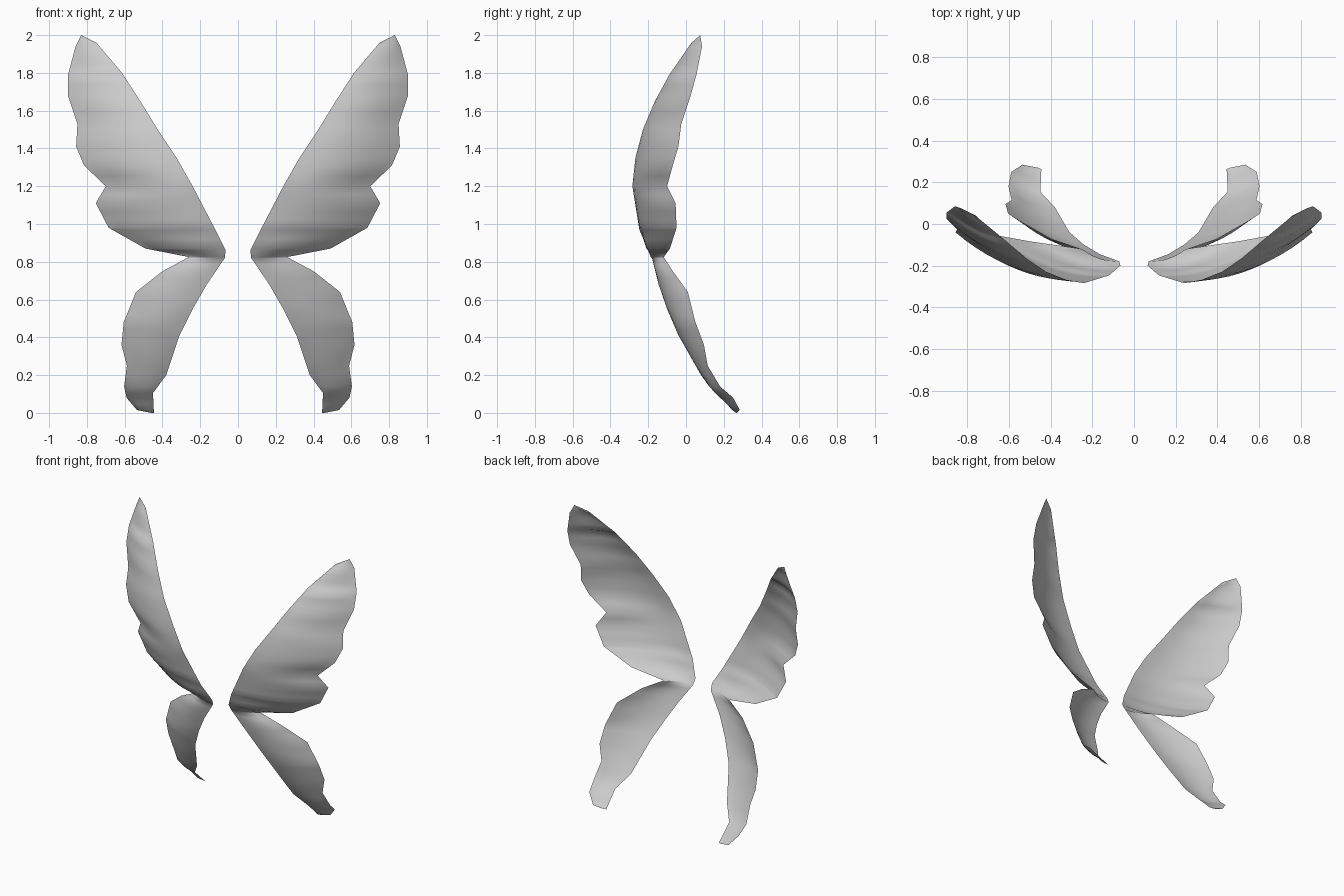
import bpy
import bmesh
import math

default_cube = bpy.data.objects.get("Cube")
if default_cube:
    bpy.data.objects.remove(default_cube, do_unlink=True)

# Wing material: plain grey
WING_GREY = (0.6, 0.6, 0.6, 1.0)
grey = bpy.data.materials.new("wing_grey")
grey.use_nodes = True
grey.diffuse_color = WING_GREY
shader = grey.node_tree.nodes["Principled BSDF"]
shader.inputs["Base Color"].default_value = WING_GREY
shader.inputs["Roughness"].default_value = 0.8

# Edge profiles as (height, side, depth), from the tail up to the tip
INNER_EDGE = [
    (0, .445, .265), (.105, .45, .155), (.2, .38, .08), (.41, .31, -.04),
    (.55, .24, -.1), (.68, .165, -.145), (.82, .07, -.18), (.86, .065, -.2),
    (.97, .12, -.247), (1.2, .24, -.284), (1.35, .325, -.268),
    (1.5, .425, -.228), (1.65, .517, -.165), (1.8, .614, -.082),
    (1.96, .75, .03), (2, .83, .075),
]
OUTER_EDGE = [
    (0, .46, .27), (.015, .535, .285), (.08, .59, .25), (.14, .603, .18),
    (.25, .588, .115), (.36, .617, .095), (.48, .605, .05), (.64, .54, .01),
    (.75, .4, -.07), (.825, .26, -.118), (.87, .49, -.085),
    (.98, .685, -.05), (1.11, .753, -.055), (1.2, .7, -.1),
    (1.31, .815, -.07), (1.41, .857, -.04), (1.53, .85, -.025),
    (1.68, .9, .025), (1.79, .9, .055), (1.94, .86, .085),
    (2, .83, .075),
]
CHORD_STEPS = 10
ROW_GAP = 0.06


def edge_at(edge, height):
    """Side and depth of an edge profile at a given height."""
    for low, high in zip(edge, edge[1:]):
        if height <= high[0]:
            t = (height - low[0]) / (high[0] - low[0])
            return [a + (b - a) * t for a, b in zip(low[1:], high[1:])]
    return edge[-1][1:]


def row_heights():
    """Heights of all profile points, with wide gaps subdivided."""
    corners = sorted({point[0] for point in INNER_EDGE + OUTER_EDGE})
    heights = [corners[0]]
    for low, high in zip(corners, corners[1:]):
        count = math.ceil((high - low) / ROW_GAP)
        heights += [low + (high - low) * i / count for i in range(1, count + 1)]
    return heights


def build_wing(name, side):
    """Loft a thin cambered membrane between the inner and outer edges."""
    bm = bmesh.new()
    rows = []
    for height in row_heights():
        x_in, y_in = edge_at(INNER_EDGE, height)
        x_out, y_out = edge_at(OUTER_EDGE, height)
        bulge = 0.1 * (x_out - x_in)
        row = []
        for step in range(CHORD_STEPS + 1):
            t = step / CHORD_STEPS
            x = x_in + (x_out - x_in) * t
            y = y_in + (y_out - y_in) * t - bulge * 4 * t * (1 - t)
            row.append(bm.verts.new((side * x, y, height)))
        rows.append(row)

    for lower, upper in zip(rows, rows[1:]):
        for i in range(CHORD_STEPS):
            quad = [lower[i], lower[i + 1], upper[i + 1], upper[i]]
            bm.faces.new(quad if side > 0 else quad[::-1])

    # Collapse the pointed tip
    bmesh.ops.remove_doubles(bm, verts=bm.verts[:], dist=0.0005)

    # Relax the depth of the membrane inside its outline
    inside = [v for v in bm.verts if not v.is_boundary]
    for _ in range(4):
        bmesh.ops.smooth_vert(bm, verts=inside, factor=0.5, use_axis_y=True)

    mesh = bpy.data.meshes.new(name)
    bm.to_mesh(mesh)
    bm.free()
    mesh.materials.append(grey)
    wing = bpy.data.objects.new(name, mesh)
    bpy.context.collection.objects.link(wing)

    # Smooth membrane shading
    bpy.ops.object.select_all(action="DESELECT")
    wing.select_set(True)
    bpy.context.view_layer.objects.active = wing
    bpy.ops.object.shade_smooth_by_angle(angle=math.radians(80))


# Mirrored pair of wings
for wing_name, wing_side in (("left_wing", 1), ("right_wing", -1)):
    build_wing(wing_name, wing_side)
